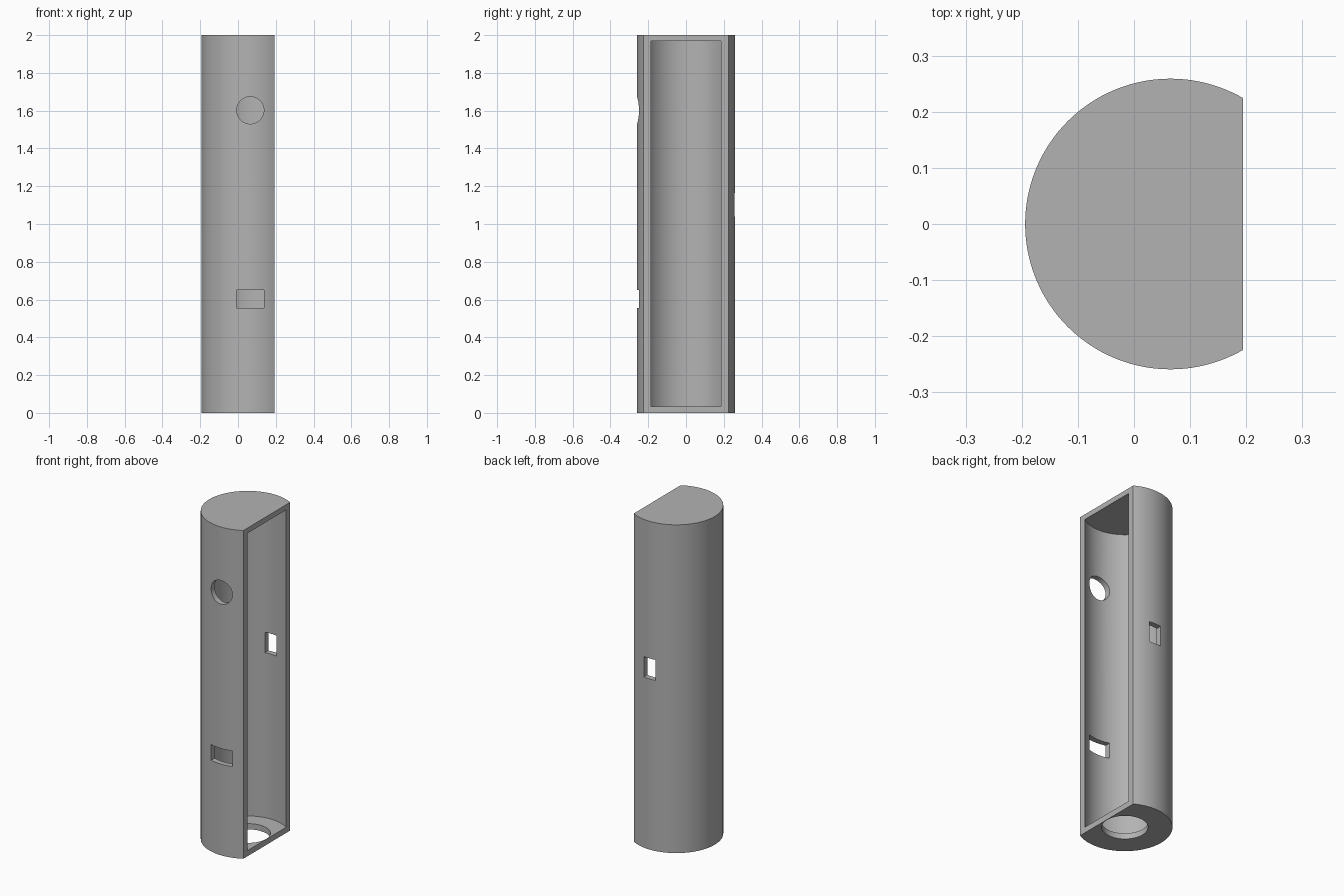
import bpy
import math

CX = 0.065            # axis of the tube
R_OUT, R_IN = 0.259, 0.2255
HEIGHT = 2.0
FLAT_X = 0.194        # plane of the open side

cube = bpy.data.objects.get("Cube")
if cube:
    bpy.data.objects.remove(cube, do_unlink=True)

grey = bpy.data.materials.new("plain grey")
grey.use_nodes = True
grey.diffuse_color = (0.45, 0.45, 0.45, 1)
grey.node_tree.nodes["Principled BSDF"].inputs["Base Color"].default_value = (0.45, 0.45, 0.45, 1)


def cylinder(name, radius, depth, loc, rot=(0, 0, 0), sides=128):
    bpy.ops.mesh.primitive_cylinder_add(vertices=sides, radius=radius, depth=depth,
                                        location=loc, rotation=rot)
    obj = bpy.context.object
    obj.name = name
    obj.data.materials.append(grey)
    return obj


def box(name, size, loc):
    bpy.ops.mesh.primitive_cube_add(size=1, location=loc)
    obj = bpy.context.object
    obj.name = name
    obj.scale = size
    obj.data.materials.append(grey)
    return obj


# Tube body
body = cylinder("tube_housing", R_OUT, HEIGHT, (CX, 0, HEIGHT / 2))

side_on = (math.pi / 2, 0, 0)
cutters = [
    # Flat open side
    box("flat_side_cutter", (0.4, 1, 3), (FLAT_X + 0.2, 0, 1)),
    # Hollow interior with thin end caps
    cylinder("cavity_cutter", R_IN, 1.933, (CX, 0, 1.0015)),
    # Round and rectangular openings in the front wall
    cylinder("round_port_cutter", 0.072, 0.3, (CX, -0.25, 1.602), side_on, 64),
    box("front_slot_cutter", (0.144, 0.3, 0.095), (CX, -0.25, 0.603)),
    # Small window in the back wall
    box("back_window_cutter", (0.08, 0.3, 0.125), (CX, 0.25, 1.102)),
    # Round hole in the bottom cap
    cylinder("bottom_hole_cutter", 0.126, 0.2, (CX, 0, 0), sides=96),
]

for cutter in cutters:
    cutter.hide_render = True
    mod = body.modifiers.new(cutter.name, 'BOOLEAN')
    mod.operation = 'DIFFERENCE'
    mod.solver = 'EXACT'
    mod.object = cutter

bpy.ops.object.select_all(action='DESELECT')
body.select_set(True)
bpy.context.view_layer.objects.active = body
for cutter in cutters:
    bpy.ops.object.modifier_apply(modifier=cutter.name)
for cutter in cutters:
    bpy.data.objects.remove(cutter, do_unlink=True)

# Smooth curved walls, crisp edges
bpy.ops.object.shade_smooth_by_angle(angle=math.radians(30))
